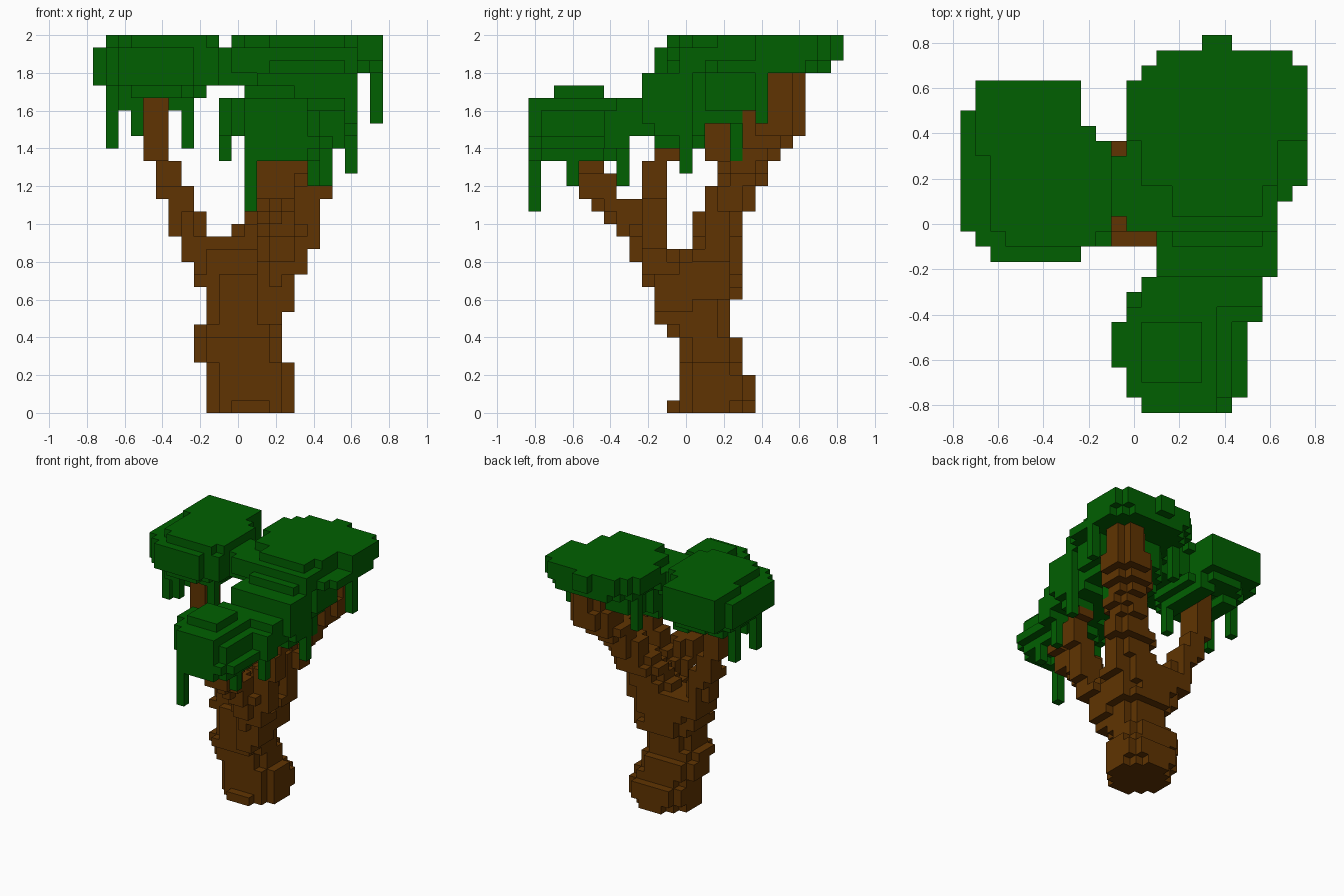
import bpy, bmesh

cube = bpy.data.objects.get("Cube")
if cube:
    bpy.data.objects.remove(cube, do_unlink=True)

U = 1 / 15  # edge of one block; all numbers below are in blocks


def material(name, rgb):
    m = bpy.data.materials.new(name)
    m.use_nodes = True
    m.diffuse_color = (*rgb, 1)
    b = m.node_tree.nodes["Principled BSDF"]
    b.inputs["Base Color"].default_value = (*rgb, 1)
    b.inputs["Roughness"].default_value = 0.9
    return m


BARK = material("bark brown", (0.117, 0.034, 0.0005))
LEAF = material("leaf green", (0.0003, 0.117, 0.0003))


def box(i0, i1, j0, j1, k0, k1):
    return {(i, j, k) for i in range(i0, i1 + 1)
            for j in range(j0, j1 + 1) for k in range(k0, k1 + 1)}


def slab(i0, i1, j0, j1, k0, k1, p=2.4, hole=0.0):
    """A box with rounded corners in plan, or a ring if it has a hole."""
    cx, cy = (i0 + i1) / 2, (j0 + j1) / 2
    rx, ry = (i1 - i0) / 2 + 0.4, (j1 - j0) / 2 + 0.4
    return {c for c in box(i0, i1, j0, j1, k0, k1)
            if hole ** p <= abs((c[0] - cx) / rx) ** p + abs((c[1] - cy) / ry) ** p <= 1}


def limb(*keys):
    """Rounded sections blended between (layer, x range, y range) keys."""
    out = set()
    for a, b in zip(keys, keys[1:]):
        for k in range(a[0], b[0] + 1):
            t = (k - a[0]) / (b[0] - a[0])
            out |= slab(*(round(u + (v - u) * t) for u, v in zip(a[1:], b[1:])), k, k)
    return out


parts = {}
# Foliage clumps, from the top layers down
parts["left_canopy"] = (
    box(-10, -4, 5, 9, 29, 29) | slab(-9, -2, -1, 6, 29, 29, 3.5)
    | box(-10, -4, -1, 9, 26, 28) | slab(-11, -2, -2, 9, 26, 28, 3)
    - box(-3, -2, 6, 9, 26, 28) | box(-3, -2, -1, 5, 26, 28) | box(-1, 1, 1, 4, 26, 28)
    | slab(-10, -3, -1, 8, 25, 25, 3, 0.5)
    | box(-9, -8, 0, 6, 24, 24) | box(-5, -4, 1, 7, 24, 24))
parts["back_canopy"] = (
    box(0, 11, 6, 9, 28, 29) | box(1, 11, 10, 10, 28, 29) | box(2, 10, 11, 11, 28, 29)
    | box(5, 6, 12, 12, 28, 29) | box(1, 9, 3, 5, 28, 29) | box(3, 8, 1, 2, 28, 29)
    | box(0, 9, 0, 5, 27, 28) | slab(1, 11, 1, 11, 27, 27, 3) | slab(1, 9, 0, 7, 24, 26, 3))
parts["middle_canopy"] = (
    slab(2, 9, -3, 0, 23, 26, 5) | box(1, 8, 1, 4, 23, 26) | slab(2, 9, -1, 3, 27, 27, 4)
    | slab(2, 9, -3, 1, 22, 22, 3) | box(6, 8, -2, -1, 21, 21) | box(1, 8, -5, -4, 22, 24))
parts["front_canopy"] = (
    slab(1, 4, -10, -7, 25, 25, 3) | box(0, 5, -11, -6, 24, 24) | box(-1, 6, -9, -7, 22, 23)
    | box(-1, -1, -9, -7, 24, 24) | box(0, 6, -11, -5, 22, 23) | box(1, 5, -12, -12, 21, 24)
    | slab(1, 7, -12, -5, 21, 21, 3) | slab(1, 6, -12, -6, 20, 20, 3, 0.65)
    | box(7, 8, -6, -5, 21, 23))

# Hanging vines: column, lowest layer, top layer
vines = [(-10, 1, 21, 25), (-10, 5, 21, 25), (-8, 0, 22, 25), (-4, 1, 21, 25),
         (1, 8, 23, 27), (11, 6, 23, 28), (9, 0, 19, 22), (7, 4, 20, 24),
         (7, -5, 18, 22), (6, -9, 18, 22), (-1, -8, 20, 22), (1, -12, 16, 21)]
parts["vines"] = set().union(*(box(x, x, y, y, k0, k1) for x, y, k0, k1 in vines))
leaves = set().union(*parts.values())

# Trunk with root flare, and four limbs
wood = {}
wood["trunk"] = limb((0, -2, 4, -1, 5), (2, -2, 4, 0, 5), (4, -3, 3, 0, 4), (6, -3, 3, -1, 3),
                     (8, -2, 3, -1, 3), (10, -3, 4, -1, 4), (13, -4, 5, 1, 4))
wood["left_limb"] = limb((12, -4, -3, 1, 4), (15, -5, -3, 1, 4), (18, -6, -5, 3, 4),
                         (21, -7, -6, 2, 4), (25, -7, -6, 2, 4))
wood["back_limb"] = limb((14, 0, 5, 1, 4), (17, 2, 6, 2, 5), (20, 4, 7, 4, 7),
                         (22, 5, 9, 5, 9), (26, 6, 9, 6, 9))
wood["front_limb"] = limb((7, 2, 3, -2, 0), (11, 2, 5, -3, 0), (13, 2, 5, -4, -2),
                          (16, 2, 4, -7, -3), (17, 2, 4, -8, -6), (20, 2, 5, -8, -7))
wood["middle_limb"] = limb((11, 3, 5, -3, -2), (15, 4, 6, -3, -2), (18, 6, 7, -3, -2),
                           (21, 6, 7, -2, -1))
for name, cells in wood.items():
    parts[name] = cells - leaves

solid = set().union(*parts.values())
AXES = ((0, 1, 2), (1, 2, 0), (2, 0, 1))


def build(name, cells, mat):
    """Turn blocks into a mesh of their exposed faces only."""
    bm = bmesh.new()
    verts = {}
    for c in sorted(cells):
        for a, b, d in AXES:
            for s in (-1, 1):
                n = list(c)
                n[a] += s
                if tuple(n) in solid:
                    continue
                ring = []
                for u, v in ((-1, -1), (1, -1), (1, 1), (-1, 1))[::s]:
                    p = [2 * q for q in c]
                    p[a] += s
                    p[b] += u
                    p[d] += v
                    p = tuple(p)
                    if p not in verts:
                        verts[p] = bm.verts.new((p[0] * U / 2, p[1] * U / 2, (p[2] + 1) * U / 2))
                    ring.append(verts[p])
                bm.faces.new(ring)
    me = bpy.data.meshes.new(name)
    bm.to_mesh(me)
    bm.free()
    me.materials.append(mat)
    bpy.context.scene.collection.objects.link(bpy.data.objects.new(name, me))


taken = set()
for name, cells in parts.items():
    build(name, cells - taken, BARK if name in wood else LEAF)
    taken |= cells
